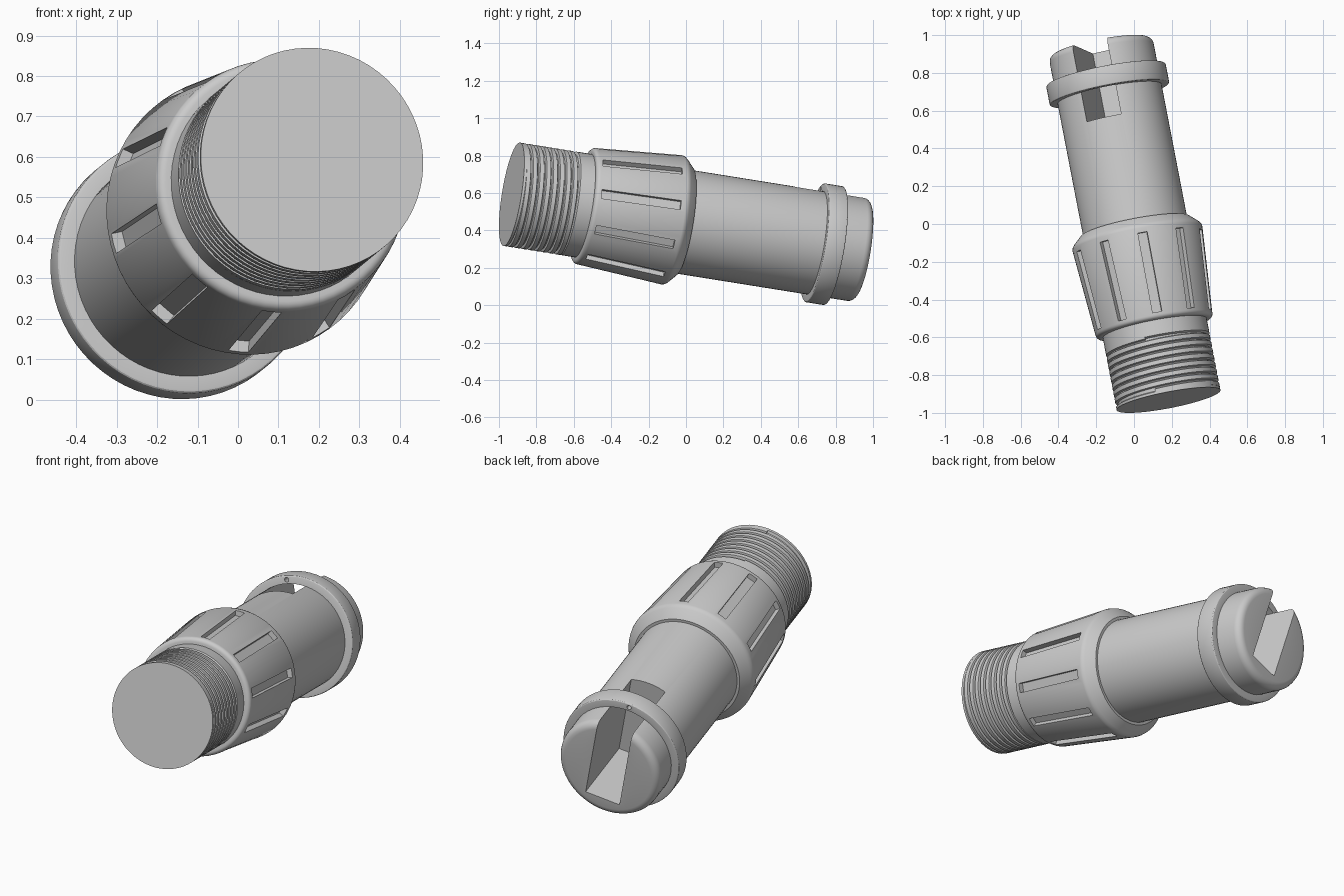
import bpy, bmesh, math
from mathutils import Matrix, Vector

old = bpy.data.objects.get("Cube")
if old:
    bpy.data.objects.remove(old, do_unlink=True)

# Single grey plastic
grey = bpy.data.materials.new("plain grey")
grey.use_nodes = True
colour = (0.6, 0.6, 0.6, 1)
grey.diffuse_color = colour
grey.node_tree.nodes["Principled BSDF"].inputs["Base Color"].default_value = colour

# Tilted frame: local y runs along the tool, local z points out of the slot
axis = Vector((-0.187, 0.97, -0.155)).normalized()
side = axis.cross(Vector((0, 0, 1))).normalized()
above = side.cross(axis)
roll = math.radians(12.6)
up = above * math.cos(roll) - side * math.sin(roll)
frame = Matrix((axis.cross(up), axis, up)).transposed().to_4x4()
frame.translation = (0.183, -0.932, 0.593)

SEGMENTS = 64
RADIUS = 0.28


def finish(bm, name):
    bmesh.ops.remove_doubles(bm, verts=bm.verts, dist=0.0001)
    bmesh.ops.recalc_face_normals(bm, faces=bm.faces)
    mesh = bpy.data.meshes.new(name)
    bm.to_mesh(mesh)
    bm.free()
    mesh.materials.append(grey)
    obj = bpy.data.objects.new(name, mesh)
    bpy.context.collection.objects.link(obj)
    return obj


def loft(name, rings, around, closed_profile):
    """Skin neighbouring rings; around joins the last ring to the first."""
    bm = bmesh.new()
    rows = [[bm.verts.new(p) for p in ring] for ring in rings]
    n = len(rows[0])
    pairs = list(zip(rows, rows[1:])) + ([(rows[-1], rows[0])] if around else [])
    for a, b in pairs:
        for i in range(n if closed_profile else n - 1):
            j = (i + 1) % n
            bm.faces.new((a[i], a[j], b[j], b[i]))
    if not around:
        bm.faces.new(rows[0])
        bm.faces.new(rows[-1])
    return finish(bm, name)


def ring(profile, angle, shift=0):
    return [(r * math.cos(angle), t + shift, r * math.sin(angle)) for r, t in profile]


def revolve(name, profile, closed_profile=False):
    rings = [ring(profile, math.tau * i / SEGMENTS) for i in range(SEGMENTS)]
    return loft(name, rings, True, closed_profile)


def box(name, size, matrix):
    bm = bmesh.new()
    bmesh.ops.create_cube(bm, size=1, matrix=matrix @ Matrix.Diagonal((*size, 1)))
    return finish(bm, name)


def cut(obj, cutter):
    mod = obj.modifiers.new("cut", 'BOOLEAN')
    mod.operation = 'DIFFERENCE'
    mod.solver = 'EXACT'
    mod.object = cutter
    bpy.context.view_layer.objects.active = obj
    bpy.ops.object.modifier_apply(modifier=mod.name)
    bpy.data.objects.remove(cutter, do_unlink=True)


def arc(r, t, size, start, end, steps=5):
    """Rounded corner centred on radius r and distance t."""
    angles = [math.radians(start + (end - start) * i / steps) for i in range(steps + 1)]
    return [(r + size * math.cos(a), t + size * math.sin(a)) for a in angles]


# Body: threaded nose, neck, tapered collar, barrel and rounded end
CORE = 0.266
profile = [(0, 0), (RADIUS, 0), (RADIUS, 0.014), (CORE, 0.02), (CORE, 0.305), (RADIUS, 0.312), (RADIUS, 0.392)]
profile += arc(0.293, 0.414, 0.022, -90, 0)
profile += [(0.35, 0.88), (0.347, 0.893), (0.338, 0.905), (0.295, 0.945), (RADIUS, 0.945)]
profile += arc(0.24, 1.892, 0.04, 0, 90)
profile += [(0, 1.932)]
body = revolve("body", profile)

# Ten shallow grip grooves following the collar taper
taper = math.atan2(0.035, 0.47)
for i in range(10):
    spin = Matrix.Rotation(math.radians(18 + 36 * i), 4, 'Y')
    place = Matrix.Translation((0, 0.64, 0.333)) @ Matrix.Rotation(taper, 4, 'X')
    cut(body, box("groove_cutter", (0.05, 0.43, 0.06), spin @ place))

# Deep slot through the barrel end
cut(body, box("slot_cutter", (0.19, 0.6, 0.69), Matrix.Translation((0.005, 1.81, 0.155))))

# Helical thread ridge on the nose
PITCH, TURNS = 0.037, 8
ridge = [(0.26, -0.016), (CORE, -0.016), (RADIUS, -0.011), (RADIUS, 0.011), (CORE, 0.016), (0.26, 0.016)]
rings = [ring(ridge, math.pi / 2 - math.tau * i / SEGMENTS, 0.018 + PITCH * i / SEGMENTS)
         for i in range(TURNS * SEGMENTS + 1)]
thread = loft("thread", rings, False, True)

# Flange ring bridging the slot, with a small pin hole
outer = [(0.279, 1.67)] + arc(0.314, 1.678, 0.008, -90, 0, 3) + arc(0.314, 1.767, 0.008, 0, 90, 3) + [(0.279, 1.775)]
flange = revolve("flange", outer, True)
bm = bmesh.new()
bmesh.ops.create_cone(bm, cap_ends=True, segments=16, radius1=0.012, radius2=0.012, depth=0.3,
                      matrix=Matrix.Translation((0, 1.72, 0.3)) @ Matrix.Rotation(math.pi / 2, 4, 'X'))
cut(flange, finish(bm, "pin_hole_cutter"))

# Place and shade the parts
for obj in (body, thread, flange):
    obj.matrix_world = frame
    bpy.ops.object.select_all(action='DESELECT')
    obj.select_set(True)
    bpy.context.view_layer.objects.active = obj
    bpy.ops.object.shade_smooth_by_angle(angle=math.radians(25))
